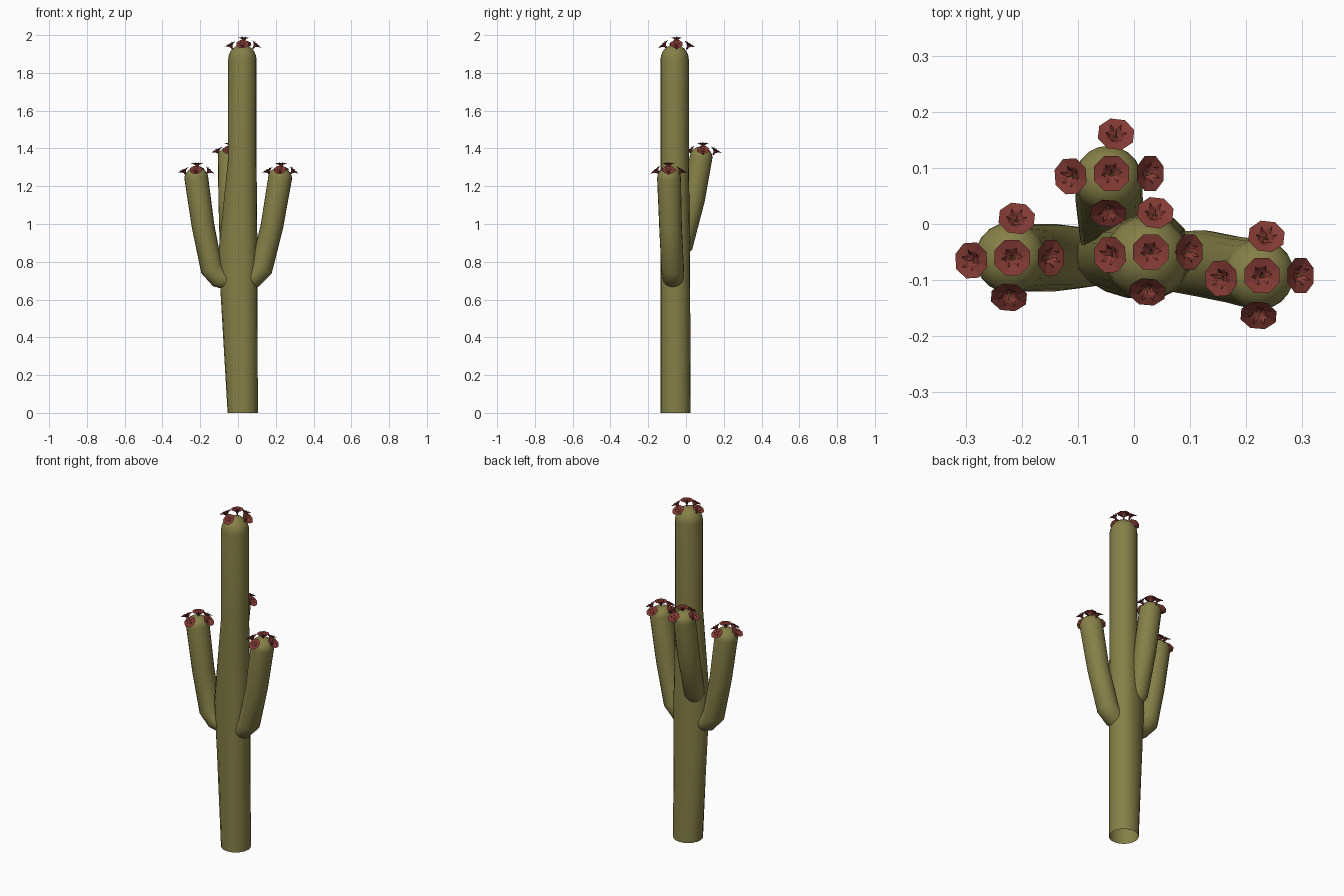
import bpy, bmesh, math
from mathutils import Vector

if "Cube" in bpy.data.objects:
    bpy.data.objects.remove(bpy.data.objects["Cube"])


def material(name, rgb):
    m = bpy.data.materials.new(name)
    m.diffuse_color = (*rgb, 1)
    m.use_nodes = True
    m.node_tree.nodes["Principled BSDF"].inputs["Base Color"].default_value = m.diffuse_color
    return m


GREEN = material("olive_green", (0.235, 0.215, 0.064))
RED = material("flower_red", (0.225, 0.042, 0.034))
OLIVE = material("stamen_olive", (0.17, 0.11, 0.02))


def finish(bm, name, mats, smooth=False):
    me = bpy.data.meshes.new(name)
    bm.to_mesh(me)
    bm.free()
    for m in mats:
        me.materials.append(m)
    ob = bpy.data.objects.new(name, me)
    bpy.context.collection.objects.link(ob)
    if smooth:
        bpy.context.view_layer.objects.active = ob
        ob.select_set(True)
        bpy.ops.object.shade_smooth_by_angle(angle=math.radians(40))
        ob.select_set(False)
    return ob


def skin(bm, rings, mat=0):
    """Join rings of vertices with quads."""
    for a, b in zip(rings, rings[1:]):
        n = len(a)
        for i in range(n):
            j = (i + 1) % n
            bm.faces.new((a[i], a[j], b[j], b[i])).material_index = mat


def stem(name, path, radii, dome, sides=20, bulge=None):
    """Tube along a path with a domed tip and an open base."""
    pts = [Vector(p) for p in path]
    stations = []
    for i, p in enumerate(pts):
        d_in = (p - pts[max(i - 1, 0)]).normalized()
        d_out = (pts[min(i + 1, len(pts) - 1)] - p).normalized()
        stations.append((p, (d_in + d_out).normalized(), radii[i]))
    end, axis, r = stations[-1]
    for k in range(1, 6):
        t = k / 6 * math.pi / 2
        stations.append((end + axis * dome * math.sin(t), axis, r * math.cos(t)))
    bm = bmesh.new()
    rings = []
    for i, (p, d, rad) in enumerate(stations):
        # frame: the side axis stays close to x, or y when the path runs along x
        v = d.cross(Vector((1, 0, 0)))
        v = v.normalized() if v.length > 0.2 else Vector((0, 1, 0))
        if v.y < 0:
            v = -v
        u = v.cross(d).normalized()
        ring = []
        for s in range(sides):
            a = 2 * math.pi * s / sides
            c = math.cos(a)
            k = bulge[1] if bulge and i == bulge[0] and c < 0 else 1
            ring.append(bm.verts.new(p + u * rad * c * k + v * rad * math.sin(a)))
        rings.append(ring)
    skin(bm, rings)
    tip = bm.verts.new(end + axis * dome)
    for s in range(sides):
        bm.faces.new((rings[-1][s], rings[-1][(s + 1) % sides], tip))
    if bulge is None:
        bmesh.ops.holes_fill(bm, edges=[e for e in bm.edges if e.is_boundary], sides=0)
    bmesh.ops.recalc_face_normals(bm, faces=bm.faces)
    return finish(bm, name, [GREEN], True)


def flower(name, centre, normal):
    """Eight-sided funnel with a neck, inner petals and stamens."""
    bm = bmesh.new()

    def ring(r, h, n=8):
        return [bm.verts.new((r * math.cos(2 * math.pi * (i + .5) / n),
                              r * math.sin(2 * math.pi * (i + .5) / n), h)) for i in range(n)]
    rings = [ring(r, h) for r, h in
             ((.004, -.034), (.006, -.018), (.016, -.007), (.034, 0), (.017, -.004), (.005, -.013))]
    skin(bm, rings)
    bm.faces.new(rings[-1])
    # inner petals
    for i in range(6):
        a = i * math.pi / 3

        def P(r, da, h):
            return bm.verts.new((r * math.cos(a + da), r * math.sin(a + da), h))
        bm.faces.new((P(.009, -.4, -.008), P(.013, .5, -.005), P(.019, .1, .006)))
    # stamens
    for i in range(3):
        a = i * 2.1 + .5
        c, s = math.cos(a), math.sin(a)
        f = bm.faces.new([bm.verts.new(q) for q in
                          ((-.002 * s, .002 * c, -.012), (.002 * s, -.002 * c, -.012),
                           (.009 * c, .009 * s, .006))])
        f.material_index = 1
    ob = finish(bm, name, [RED, OLIVE])
    ob.location = centre
    ob.rotation_euler = Vector(normal).to_track_quat('Z', 'Y').to_euler()


def flower_cluster(name, top):
    """One flower on the tip and four leaning outward around it."""
    top = Vector(top)
    flower(name + "_top_flower", top, (0, 0, 1))
    for label, dx, dy, tilt in (("left", -.073, -.005, 28), ("right", .069, 0, 42),
                                ("back", .008, .07, 32), ("front", -.006, -.071, 42)):
        t = math.radians(tilt)
        out = Vector((dx, dy, 0)).normalized()
        n = out * math.sin(t) + Vector((0, 0, math.cos(t)))
        flower(f"{name}_{label}_flower", top + Vector((dx, dy, -.035)), n)


# trunk, swollen on the left where the arms branch off
stem("trunk", [(.025, -.055, 0), (.025, -.057, .84), (.023, -.06, 1.35), (.023, -.06, 1.87)],
     [.08, .078, .075, .075], .08, bulge=(1, 1.66))
flower_cluster("trunk", (.03, -.05, 1.988))

# arms
stem("left_arm", [(-.03, -.06, .69), (-.10, -.06, .715), (-.14, -.06, .765),
                  (-.185, -.06, .99), (-.221, -.06, 1.245)],
     [.045, .055, .06, .06, .063], .054)
flower_cluster("left_arm", (-.217, -.06, 1.322))

stem("right_arm", [(.02, -.065, .70), (.08, -.068, .715), (.125, -.071, .765),
                   (.18, -.082, .99), (.223, -.09, 1.245)],
     [.045, .055, .06, .06, .063], .054)
flower_cluster("right_arm", (.228, -.092, 1.322))

stem("back_arm", [(-.04, -.04, .83), (-.042, -.02, .88), (-.044, .04, 1.13), (-.046, .08, 1.355)],
     [.03, .055, .06, .06], .054)
flower_cluster("back_arm", (-.04, .09, 1.428))
